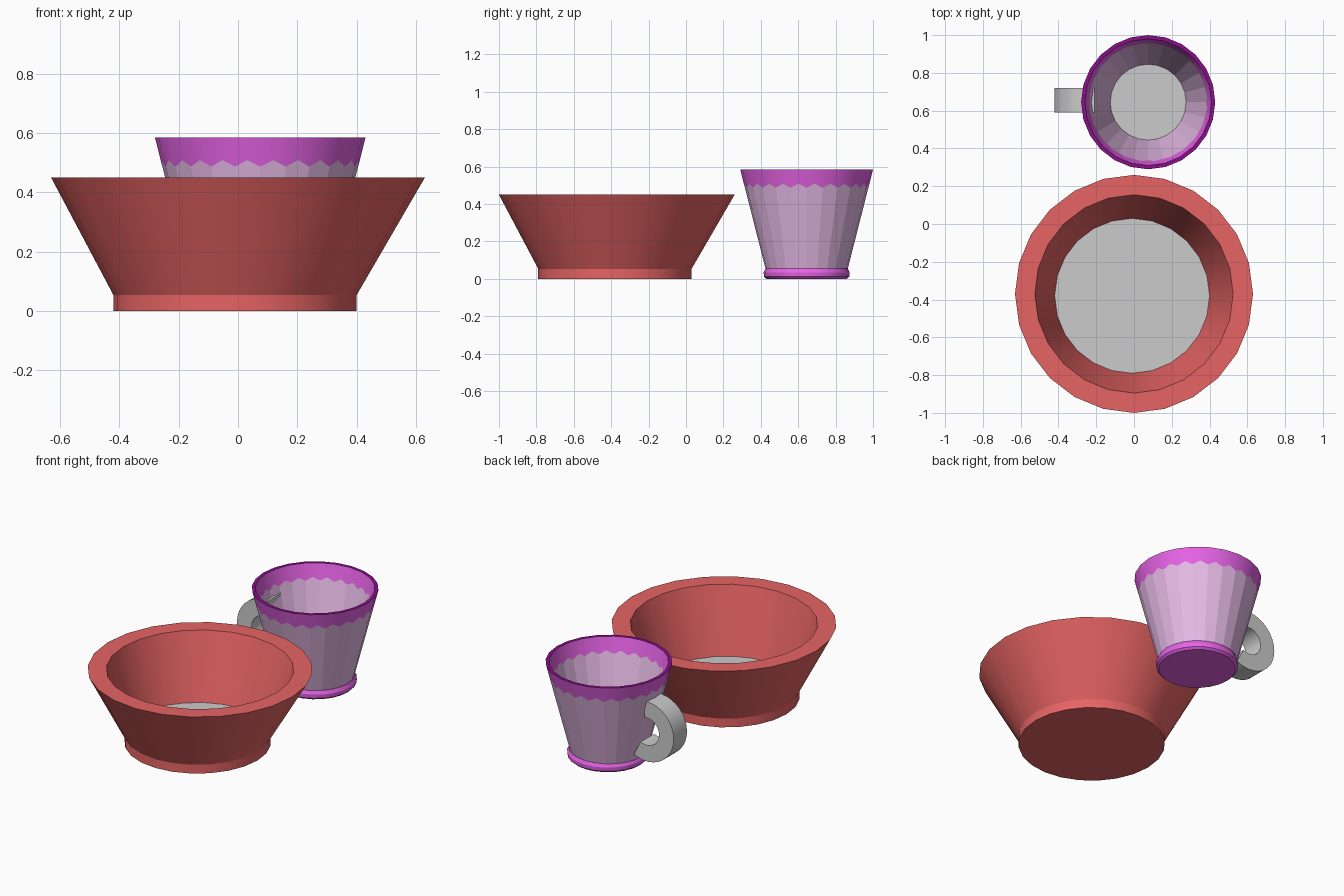
import bpy, bmesh, math

if "Cube" in bpy.data.objects:
    bpy.data.objects.remove(bpy.data.objects["Cube"])

N = 24
RED = (0.8, 0.127, 0.127, 1)
MAGENTA = (0.8, 0.127, 0.8, 1)
PALE = (0.8, 0.5, 0.8, 1)
PURPLE = (0.26, 0.004, 0.26, 1)


def finish(name, bm, loc, color=None, smooth=True):
    bmesh.ops.recalc_face_normals(bm, faces=bm.faces)
    me = bpy.data.meshes.new(name)
    bm.to_mesh(me)
    bm.free()
    ob = bpy.data.objects.new(name, me)
    bpy.context.collection.objects.link(ob)
    ob.location = loc
    if color:
        mat = bpy.data.materials.new(name + "_colour")
        mat.diffuse_color = color
        mat.use_nodes = True
        mat.node_tree.nodes["Principled BSDF"].inputs["Base Color"].default_value = mat.diffuse_color
        me.materials.append(mat)
    if smooth:
        bpy.ops.object.select_all(action='DESELECT')
        ob.select_set(True)
        bpy.context.view_layer.objects.active = ob
        bpy.ops.object.shade_smooth_by_angle(angle=math.radians(30))
    return ob


def lathe(name, profile, loc, color=None, smooth=True, closed=False, caps=False):
    """Revolve (r, z) or (r, z, tooth, slope) points; a tooth lifts facet middles."""
    bm = bmesh.new()
    toothed = any(len(p) > 2 for p in profile)
    count = N * 2 if toothed else N
    rings = []
    for r, z, *tooth in profile:
        ring = []
        for i in range(count):
            a = 2 * math.pi * i / count
            rr, zz = r, z
            if toothed and i % 2:
                if tooth:
                    zz += tooth[0]
                    rr += tooth[0] * tooth[1]
                rr *= math.cos(math.pi / N)
            ring.append(bm.verts.new((rr * math.cos(a), rr * math.sin(a), zz)))
        rings.append(ring)
    pairs = list(zip(rings, rings[1:]))
    if closed:
        pairs.append((rings[-1], rings[0]))
    for lo, hi in pairs:
        for i in range(count):
            j = (i + 1) % count
            bm.faces.new((lo[i], lo[j], hi[j], hi[i]))
    if caps:
        bm.faces.new(rings[0])
        if len(rings) > 1:
            bm.faces.new(rings[-1])
    return finish(name, bm, loc, color, smooth)


# Bowl: foot, wedge-section wall and grey floor
bowl = (0, -0.37, 0)
foot = (-0.01, -0.38, 0)
lathe("bowl_foot", [(0.41, 0), (0.41, 0.054)], foot, RED, caps=True)
wall = lathe("bowl_wall", [(0.41, 0.054), (0.63, 0.45), (0.525, 0.45)], bowl, RED, closed=True)
for v in wall.data.vertices:
    if v.co.z < 0.1:  # line the lower edge up with the foot
        v.co.x -= 0.01
        v.co.y -= 0.01
lathe("bowl_floor", [(0.41, 0.057)], foot, smooth=False, caps=True)

# Mug: foot, faceted body, zigzag band, rim and grey floor
mug = (0.075, 0.645, 0)
S = 0.135 / 0.53  # wall slope
ro = lambda z: 0.22 + S * (z - 0.055)
ri = lambda z: ro(z) - 0.02
zig, tooth = 0.487, 0.022
lathe("mug_foot", [(0.215, 0), (0.228, 0.012), (0.23, 0.035), (0.22, 0.055)],
      (0.08, 0.645, 0), MAGENTA, caps=True)
lathe("mug_body", [(ri(zig), zig, tooth, S), (ri(0.055), 0.055),
                   (ro(0.055), 0.055), (ro(zig), zig, tooth, S)], mug, PALE, smooth=False)
for name, rad in (("band_outside", ro), ("band_inside", ri)):
    lathe("mug_" + name, [(rad(zig), zig, tooth, S), (rad(0.585), 0.585)], mug, MAGENTA)
lathe("mug_rim", [(ri(0.585), 0.585), (ro(0.585), 0.585)], mug, PURPLE, smooth=False)
lathe("mug_floor", [(0.215, 0.058)], (0.08, 0.645, 0), smooth=False, caps=True)

# Handle: square-section arc whose ends run into the mug wall
bm = bmesh.new()
steps, start, end = 20, math.radians(82), math.radians(298)
sections = []
for k in range(steps + 1):
    a = start + (end - start) * k / steps
    sections.append([bm.verts.new((r * math.cos(a), y, r * math.sin(a)))
                     for r, y in ((0.085, -0.065), (0.185, -0.065), (0.185, 0.065), (0.085, 0.065))])
for s, t in zip(sections, sections[1:]):
    for i in range(4):
        j = (i + 1) % 4
        bm.faces.new((s[i], s[j], t[j], t[i]))
bm.faces.new(sections[0])
bm.faces.new(sections[-1])
finish("mug_handle", bm, (-0.235, 0.655, 0.265))
